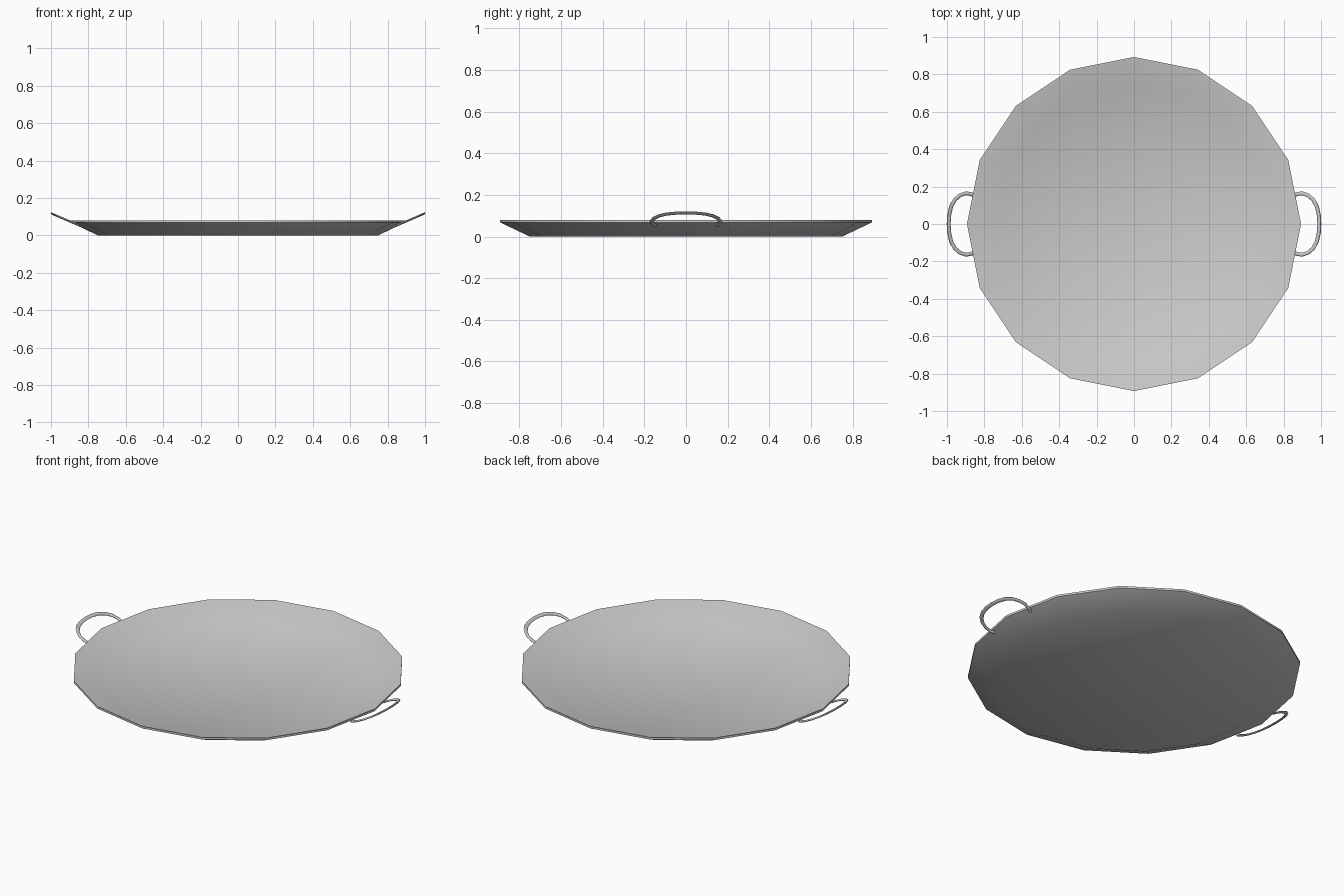
import bpy, bmesh
from math import sin, cos, tau
from mathutils import Vector

if "Cube" in bpy.data.objects:
    bpy.data.objects.remove(bpy.data.objects["Cube"])

SIDES = 16


def make_object(name, bm, angle):
    bmesh.ops.recalc_face_normals(bm, faces=bm.faces[:])
    mesh = bpy.data.meshes.new(name)
    bm.to_mesh(mesh)
    bm.free()
    obj = bpy.data.objects.new(name, mesh)
    bpy.context.collection.objects.link(obj)
    bpy.ops.object.select_all(action='DESELECT')
    obj.select_set(True)
    bpy.context.view_layer.objects.active = obj
    bpy.ops.object.shade_smooth_by_angle(angle=angle)
    return obj


def bridge(bm, a, b):
    n = len(a)
    for i in range(n):
        bm.faces.new((a[i], a[(i + 1) % n], b[(i + 1) % n], b[i]))


# Shallow pan: sloped wall, thin vertical rim, sunken inner floor
bm = bmesh.new()
profile = [(0.75, 0.0), (0.893, 0.068), (0.893, 0.08), (0.887, 0.08), (0.745, 0.01)]
rings = [[bm.verts.new((r * cos(tau * i / SIDES), r * sin(tau * i / SIDES), z))
          for i in range(SIDES)] for r, z in profile]
for a, b in zip(rings, rings[1:]):
    bridge(bm, a, b)
bm.faces.new(rings[0])
bm.faces.new(rings[-1])
make_object("pan", bm, 0.7)


# Loop handles: flattened tube swept along a tilted half oval
half = [(0.850, 0.148), (0.868, 0.159), (0.898, 0.164), (0.930, 0.154),
        (0.958, 0.130), (0.978, 0.093), (0.988, 0.047), (0.991, 0.0)]
path = [Vector(p) for p in half] + [Vector((x, -y)) for x, y in half[-2::-1]]


def make_handle(name, side):
    bm = bmesh.new()
    rings = []
    for i, p in enumerate(path):
        t = (path[min(i + 1, len(path) - 1)] - path[max(i - 1, 0)]).normalized()
        n = Vector((-t.y, t.x))
        ring = []
        for k in range(8):
            q = p + n * 0.0105 * cos(tau * k / 8)
            z = 0.114 + (q.x - 0.991) * 0.43 + 0.006 * sin(tau * k / 8)
            ring.append(bm.verts.new((side * q.x, q.y, z)))
        rings.append(ring)
    for a, b in zip(rings, rings[1:]):
        bridge(bm, a, b)
    bm.faces.new(rings[0])
    bm.faces.new(rings[-1])
    make_object(name, bm, 0.9)


make_handle("right_handle", 1)
make_handle("left_handle", -1)
